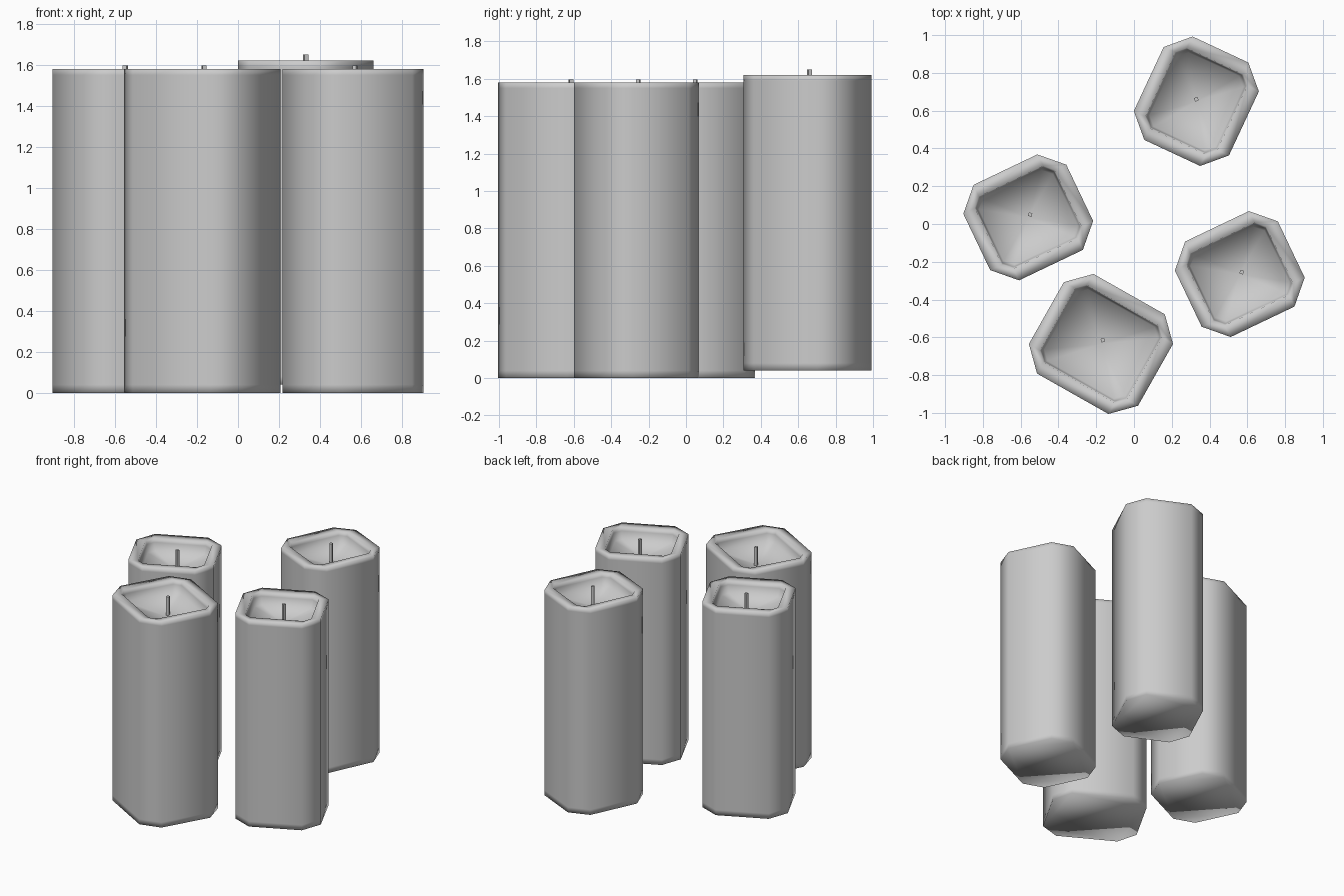
import bpy, bmesh, math
from mathutils import Matrix

if "Cube" in bpy.data.objects:
    bpy.data.objects.remove(bpy.data.objects["Cube"])


def outline(hx, hy, c):
    """Square with chamfered corners, counter-clockwise."""
    return [(hx, -hy + c), (hx, hy - c), (hx - c, hy), (-hx + c, hy),
            (-hx, hy - c), (-hx, -hy + c), (-hx + c, -hy), (hx - c, -hy)]


def candle(name, center, hx, hy, angle, z0, wick_xy, wick_top):
    bm = bmesh.new()
    # rings as (inset, chamfer, height): base, body, rim, hollow wall
    levels = [(0.0, .115, 0), (0, .115, .04), (0, .115, 1.55), (0, .115, 1.58),
              (.068, .045, 1.578), (.075, .045, 1.55), (.085, .045, 1.49)]
    rings = [[bm.verts.new((x, y, z)) for x, y in outline(hx - d, hy - d, c)]
             for d, c, z in levels]
    for a, b in zip(rings, rings[1:]):
        for i in range(8):
            j = (i + 1) % 8
            bm.faces.new((a[i], a[j], b[j], b[i]))
    bm.faces.new(rings[0][::-1])
    # sunken wax floor
    mid = bm.verts.new((0, 0, 1.45))
    for i in range(8):
        bm.faces.new((rings[-1][i], rings[-1][(i + 1) % 8], mid))
    for f in bm.faces:
        f.smooth = True
    finish(bm, name + "_candle", (center[0], center[1], z0), angle)

    # square wick
    bm = bmesh.new()
    h = wick_top - 1.44
    bmesh.ops.create_cone(bm, cap_ends=True, segments=4, radius1=.014,
                          radius2=.014, depth=h,
                          matrix=Matrix.Translation((0, 0, 1.44 + h / 2)))
    finish(bm, name + "_wick", (wick_xy[0], wick_xy[1], z0), angle)


def finish(bm, name, loc, angle):
    me = bpy.data.meshes.new(name)
    bm.to_mesh(me)
    bm.free()
    ob = bpy.data.objects.new(name, me)
    ob.location = loc
    ob.rotation_euler.z = math.radians(angle)
    bpy.context.collection.objects.link(ob)


candle("back", (.33, .65), .278, .302, -25, .04, (.33, .66), 1.61)
candle("left", (-.56, .035), .302, .28, 25.5, 0, (-.55, .05), 1.597)
candle("right", (.56, -.265), .302, .28, 25.5, 0, (.57, -.255), 1.597)
candle("front", (-.175, -.635), .332, .303, -29.5, 0, (-.165, -.615), 1.597)
